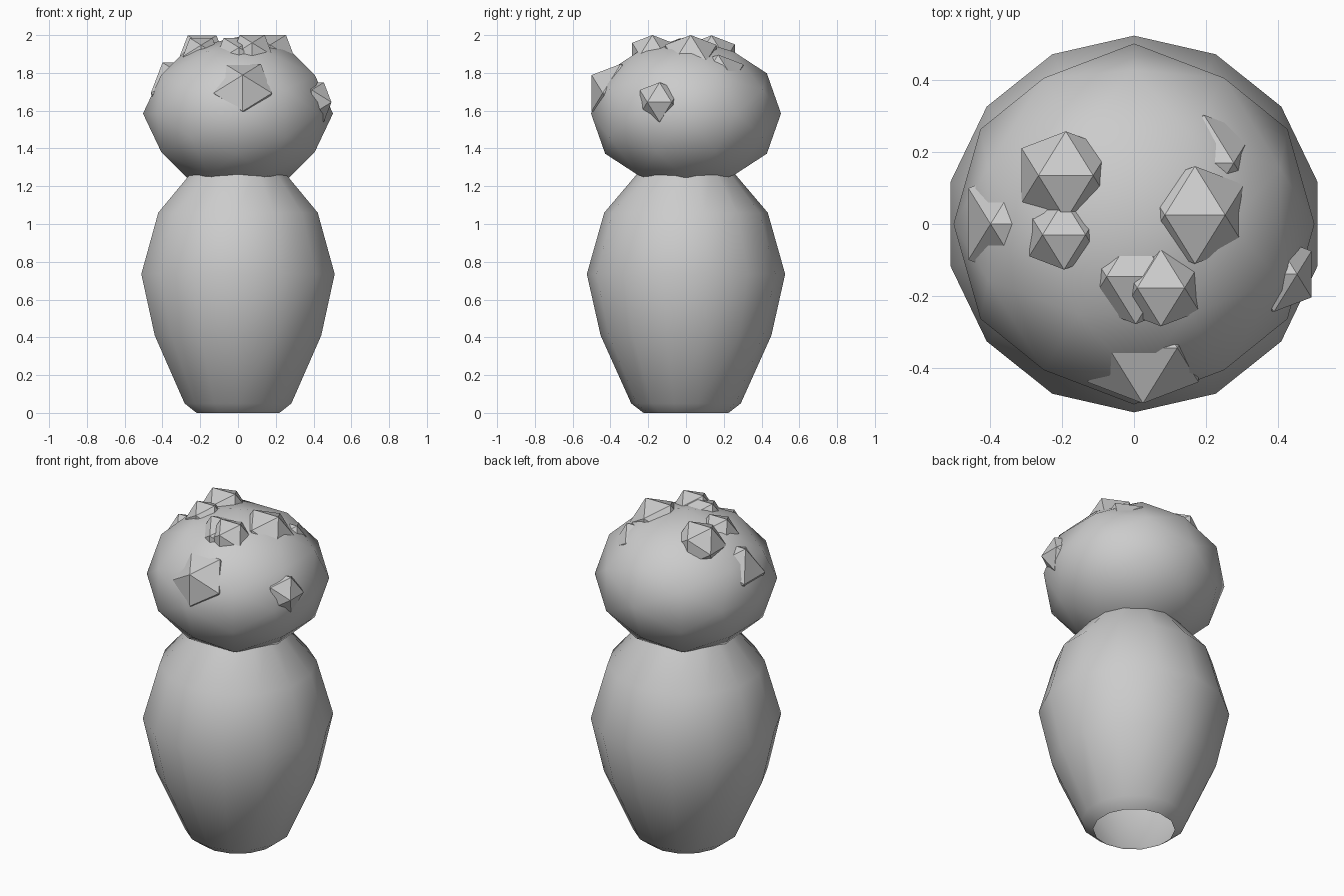
import bpy, bmesh, math
from mathutils import Vector

if "Cube" in bpy.data.objects:
    bpy.data.objects.remove(bpy.data.objects["Cube"])

grey = bpy.data.materials.new("plain grey")
grey.diffuse_color = (0.6, 0.6, 0.6, 1)
grey.use_nodes = True
grey.node_tree.nodes["Principled BSDF"].inputs["Base Color"].default_value = grey.diffuse_color


def finish(bm, name, location=(0, 0, 0), smooth=False):
    bmesh.ops.recalc_face_normals(bm, faces=bm.faces)
    for f in bm.faces:
        f.smooth = smooth
    mesh = bpy.data.meshes.new(name)
    bm.to_mesh(mesh)
    bm.free()
    mesh.materials.append(grey)
    obj = bpy.data.objects.new(name, mesh)
    obj.location = location
    bpy.context.collection.objects.link(obj)
    return obj


def icosahedron(scale, detail=0):
    """Icosahedron standing on an edge; detail 1 splits each face in four."""
    bm = bmesh.new()
    t = (1 + math.sqrt(5)) / 2
    for a in (-1, 1):
        for b in (-t, t):
            for co in ((a, 0, b), (0, b, a), (b, a, 0)):
                bm.verts.new(co)
    bmesh.ops.convex_hull(bm, input=bm.verts)
    if detail:
        bmesh.ops.subdivide_edges(bm, edges=bm.edges[:], cuts=1, use_grid_fill=True)
    for v in bm.verts:
        n = v.co.normalized()
        v.co = Vector((n.x * scale[0], n.y * scale[1], n.z * scale[2]))
    return bm


# Stalk: 14-sided turned shape, open at the bottom
profile = [(0.225, 0), (0.29, 0.05), (0.452, 0.41), (0.525, 0.735),
           (0.433, 1.06), (0.225, 1.305)]
SIDES = 14
bm = bmesh.new()
rings = []
for r, z in profile:
    angles = [math.pi / 2 + 2 * math.pi * i / SIDES for i in range(SIDES)]
    rings.append([bm.verts.new((r * math.cos(a), r * math.sin(a), z)) for a in angles])
for low, high in zip(rings, rings[1:]):
    for i in range(SIDES):
        j = (i + 1) % SIDES
        bm.faces.new((low[i], low[j], high[j], high[i]))
finish(bm, "stalk", smooth=True)

# Cap: flattened, smooth ball
finish(icosahedron((0.503, 0.503, 0.405), 1), "cap", (0, 0, 1.585), smooth=True)

# Nubs: faceted lumps sunk into the cap (x, y, z, radius)
nubs = [
    (-0.19, 0.135, 1.875, 0.145),
    (-0.195, -0.03, 1.887, 0.114),
    (-0.30, 0.0, 1.693, 0.19),
    (0.17, 0.025, 1.864, 0.16),
    (0.195, 0.17, 1.762, 0.158),
    (0.075, -0.178, 1.893, 0.126),
    (0.005, -0.147, 1.853, 0.155),
    (0.025, -0.345, 1.693, 0.182),
    (0.39, -0.14, 1.645, 0.123),
]
for k, (x, y, z, r) in enumerate(nubs, 1):
    finish(icosahedron((r, r, r)), f"nub_{k}", (x, y, z))
